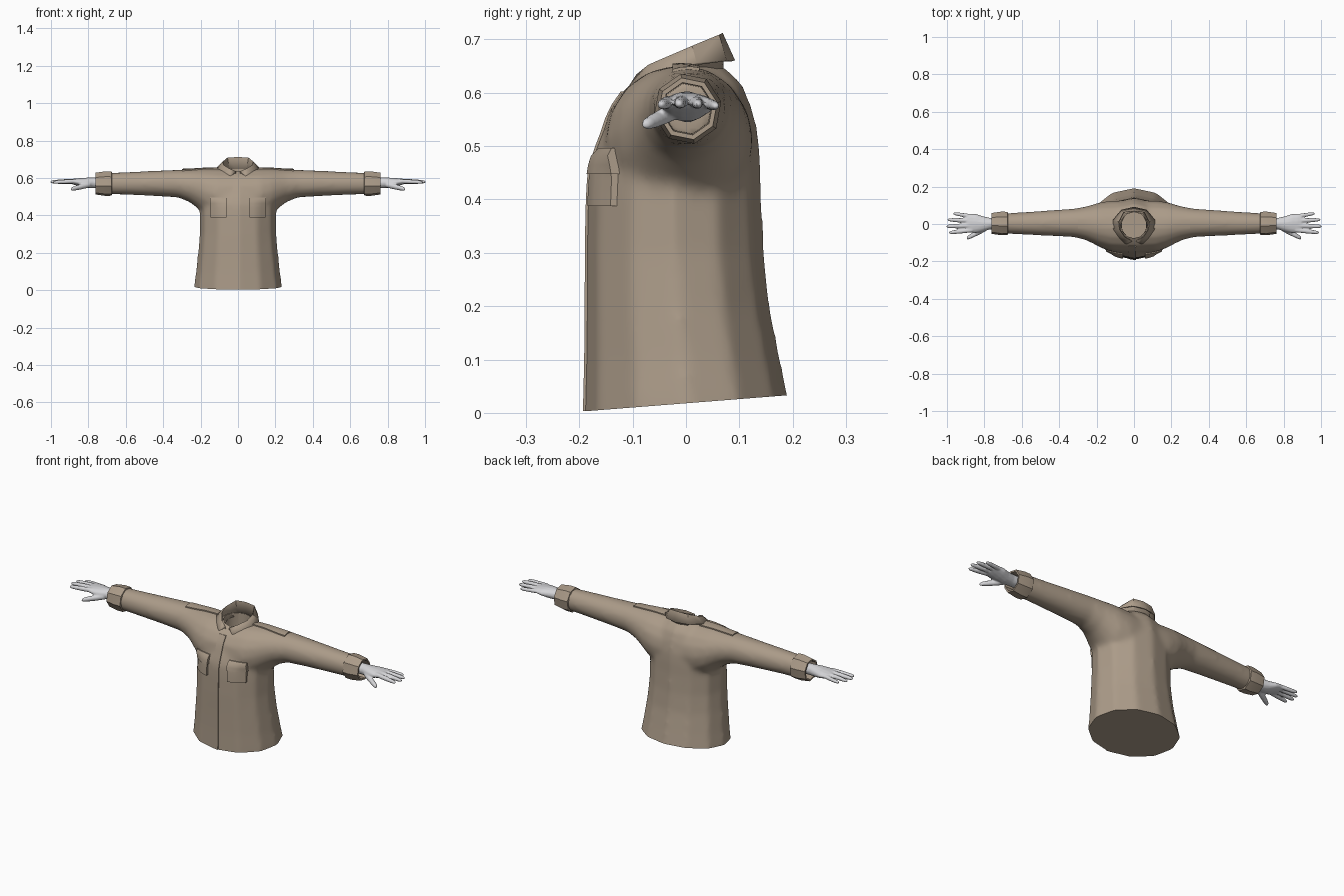
import bpy, bmesh, math
from mathutils import Vector
from mathutils.bvhtree import BVHTree

if "Cube" in bpy.data.objects:
    bpy.data.objects.remove(bpy.data.objects["Cube"])


def material(name, rgb):
    m = bpy.data.materials.new(name)
    m.diffuse_color = (*rgb, 1)
    m.use_nodes = True
    m.node_tree.nodes["Principled BSDF"].inputs["Base Color"].default_value = m.diffuse_color
    return m


TAN = material("tan cloth", (0.41, 0.33, 0.25))
GREY = material("pale grey skin", (0.66, 0.66, 0.68))


def finish(name, bm, mat, angle=40):
    bmesh.ops.recalc_face_normals(bm, faces=bm.faces)
    me = bpy.data.meshes.new(name)
    bm.to_mesh(me)
    bm.free()
    ob = bpy.data.objects.new(name, me)
    bpy.context.collection.objects.link(ob)
    me.materials.append(mat)
    smooth(ob, angle)
    return ob


def smooth(ob, angle):
    bpy.ops.object.select_all(action='DESELECT')
    ob.select_set(True)
    bpy.context.view_layer.objects.active = ob
    bpy.ops.object.shade_smooth_by_angle(angle=math.radians(angle))


def bake(ob):
    deps = bpy.context.evaluated_depsgraph_get()
    me = bpy.data.meshes.new_from_object(ob.evaluated_get(deps))
    ob.modifiers.clear()
    ob.data = me


def loft(bm, rings, cap=True, closed=False):
    vs = [[bm.verts.new(p) for p in r] for r in rings]
    pairs = list(zip(vs, vs[1:])) + ([(vs[-1], vs[0])] if closed else [])
    for a, b in pairs:
        for i in range(len(a)):
            j = (i + 1) % len(a)
            bm.faces.new((a[i], a[j], b[j], b[i]))
    if cap and not closed:
        bm.faces.new(vs[0])
        bm.faces.new(vs[-1])


def ring_x(x, yc, zc, ry, rz, n=16, turn=0.0):
    return [(x, yc + ry * math.cos(turn + 2 * math.pi * i / n),
             zc + rz * math.sin(turn + 2 * math.pi * i / n)) for i in range(n)]


def ring_z(z, hw, front, back, n=12):
    yc, ry = (front + back) / 2, (back - front) / 2
    return [(hw * math.sin(2 * math.pi * i / n),
             yc - ry * math.cos(2 * math.pi * i / n), z) for i in range(n)]


def fuse(ob, voxel, steps):
    r = ob.modifiers.new("fuse", 'REMESH')
    r.mode, r.voxel_size = 'VOXEL', voxel
    s = ob.modifiers.new("relax", 'SMOOTH')
    s.factor, s.iterations = 0.5, steps
    bake(ob)


# Shirt body: torso and sleeve tube fused into one skin
bm = bmesh.new()
loft(bm, [ring_z(*r) for r in (
    (-0.06, 0.243, -0.193, 0.208), (0.02, 0.237, -0.191, 0.194),
    (0.1, 0.226, -0.189, 0.177), (0.2, 0.215, -0.188, 0.157),
    (0.3, 0.206, -0.188, 0.147), (0.4, 0.205, -0.186, 0.142),
    (0.46, 0.205, -0.182, 0.141), (0.51, 0.19, -0.165, 0.138),
    (0.565, 0.155, -0.14, 0.127), (0.615, 0.12, -0.105, 0.107),
    (0.65, 0.08, -0.06, 0.07))])
half = [(0.12, -0.012, 0.51, 0.138, 0.142), (0.18, -0.005, 0.528, 0.122, 0.124),
        (0.22, 0.0, 0.545, 0.105, 0.104), (0.26, 0.004, 0.559, 0.09, 0.088),
        (0.32, 0.006, 0.57, 0.077, 0.075), (0.45, 0.005, 0.571, 0.069, 0.068),
        (0.6, 0.003, 0.571, 0.06, 0.061), (0.71, 0.003, 0.57, 0.054, 0.057)]
loft(bm, [ring_x(-r[0], *r[1:]) for r in reversed(half)]
     + [ring_x(0, -0.015, 0.505, 0.142, 0.145)] + [ring_x(*r) for r in half])
shirt = finish("shirt_body", bm, TAN)
fuse(shirt, 0.012, 8)

# Slanted hem, cut flat and closed
bm = bmesh.new()
bm.from_mesh(shirt.data)
bmesh.ops.bisect_plane(bm, geom=bm.verts[:] + bm.edges[:] + bm.faces[:],
                       plane_co=(0, -0.19, 0.003), plane_no=(0, -0.03, 0.38),
                       clear_inner=True)
bmesh.ops.holes_fill(bm, edges=[e for e in bm.edges if e.is_boundary], sides=0)
bmesh.ops.recalc_face_normals(bm, faces=bm.faces)
tree = BVHTree.FromBMesh(bm)
bm.to_mesh(shirt.data)
bm.free()

# Neck opening
bm = bmesh.new()
loft(bm, [ring_z(0.48, 0.075, -0.08, 0.065), ring_z(0.8, 0.065, -0.072, 0.062)])
cutter = finish("neck_cutter", bm, TAN)
cutter.hide_render = True
cut = shirt.modifiers.new("neck", 'BOOLEAN')
cut.operation, cut.object, cut.solver = 'DIFFERENCE', cutter, 'EXACT'
bake(shirt)
bpy.data.objects.remove(cutter)
smooth(shirt, 40)


def front_y(x, z):
    hit = tree.ray_cast(Vector((x, -1, z)), Vector((0, 1, 0)))[0]
    return hit.y if hit else -0.19


def top_z(x, y):
    hit = tree.ray_cast(Vector((x, y, 1)), Vector((0, 0, -1)))[0]
    return hit.z if hit else 0.64


def patch(name, us, vs, place, thick):
    """Raised cloth panel; place(u, v, height) gives a point over the skin."""
    bm = bmesh.new()
    rows = []
    for v in vs:
        top = [place(u, v, thick(u, v)) for u in us]
        low = [place(u, v, -0.006) for u in reversed(us)]
        rows.append(top + low)
    loft(bm, rows)
    return finish(name, bm, TAN, 35)


def on_front(x, z, h):
    return (x, front_y(x, z) - h, z)


def on_top(x, y, h):
    return (x, y, top_z(x, y) + h)


# Button placket, running from hem to collar
patch("placket", [-0.03, -0.01, 0.012], [0.004 + 0.598 * i / 24 for i in range(25)],
      on_front, lambda u, v: 0.005 if u > 0 else 0.002)

for side, s in (("left", 1), ("right", -1)):
    # Chest pocket and flap
    xs = [s * (0.062 + 0.021 * i) for i in range(5)]
    patch(side + "_pocket", xs, [0.388, 0.41, 0.435, 0.46, 0.475], on_front,
          lambda u, v: 0.012)
    patch(side + "_pocket_flap", [s * (0.058 + 0.023 * i) for i in range(5)],
          [0.448, 0.465, 0.482, 0.496], on_front,
          lambda u, v: 0.016 if v < 0.49 else 0.006)

    # Shoulder strap
    patch(side + "_shoulder_strap", [s * (0.1 + 0.02 * i) for i in range(11)],
          [-0.025, -0.01, 0.01, 0.025], on_top, lambda u, v: 0.006)

    # Eight-sided hollow cuff
    bm = bmesh.new()
    section = ((0.672, 0.052), (0.676, 0.066), (0.71, 0.067), (0.762, 0.059),
               (0.762, 0.05), (0.71, 0.048))
    loft(bm, [ring_x(s * x, 0.003, 0.57, r * 0.96, r, 8, 0.2) for x, r in section],
         closed=True)
    finish(side + "_cuff", bm, TAN, 30)

    # Hand: palm, fingers and thumb fused together
    bm = bmesh.new()
    loft(bm, [ring_x(s * x, yc, zc, ry, rz, 14) for x, yc, zc, ry, rz in (
        (0.69, 0.003, 0.572, 0.03, 0.028), (0.77, 0.002, 0.574, 0.031, 0.029),
        (0.81, 0.0, 0.574, 0.042, 0.028), (0.845, 0.003, 0.577, 0.051, 0.023),
        (0.875, 0.004, 0.58, 0.051, 0.017), (0.897, 0.005, 0.582, 0.045, 0.011))])
    digits = [((0.865, -0.032, 0.583), (0.988, -0.046, 0.577), 0.0125),
              ((0.865, -0.008, 0.585), (1.003, -0.013, 0.579), 0.0128),
              ((0.865, 0.017, 0.584), (0.996, 0.023, 0.578), 0.0122),
              ((0.865, 0.041, 0.58), (0.966, 0.056, 0.575), 0.0112),
              ((0.79, -0.022, 0.565), (0.894, -0.076, 0.54), 0.016)]
    for a, b, r in digits:
        rings = []
        for t, k in ((0, 1), (0.4, 1), (0.75, 0.88), (0.93, 0.7), (1, 0.38)):
            p = Vector(a).lerp(Vector(b), t)
            rings.append(ring_x(s * p.x, p.y, p.z, r * k, r * k * 0.95, 10))
        loft(bm, rings)
    hand = finish(side + "_hand", bm, GREY, 50)
    fuse(hand, 0.004, 3)
    smooth(hand, 50)

# Folded collar: stand, fold line and turned-down leaf on each side
stand = [(0, .068, .63), (.045, .055, .63), (.068, .01, .625),
         (.065, -.035, .61), (.042, -.065, .6), (.01, -.088, .592)]
fold = [(0, .069, .709), (.056, .062, .706), (.082, .012, .685),
        (.078, -.03, .667), (.05, -.07, .65), (.012, -.094, .632)]
leaf = [(0, .089, .66), (.066, .074, .66), (.111, .02, .654),
        (.113, -.03, .642), (.095, -.075, .622), (.052, -.112, .6)]
bm = bmesh.new()
for s in (1, -1):
    rows = [[bm.verts.new((s * x, y, z)) for x, y, z in row]
            for row in (stand, fold, leaf)]
    for a, b in zip(rows, rows[1:]):
        for i in range(5):
            bm.faces.new((a[i], a[i + 1], b[i + 1], b[i]))
bmesh.ops.remove_doubles(bm, verts=bm.verts, dist=0.0005)
collar = finish("collar", bm, TAN, 35)
sol = collar.modifiers.new("cloth", 'SOLIDIFY')
sol.thickness, sol.offset = 0.006, 0
